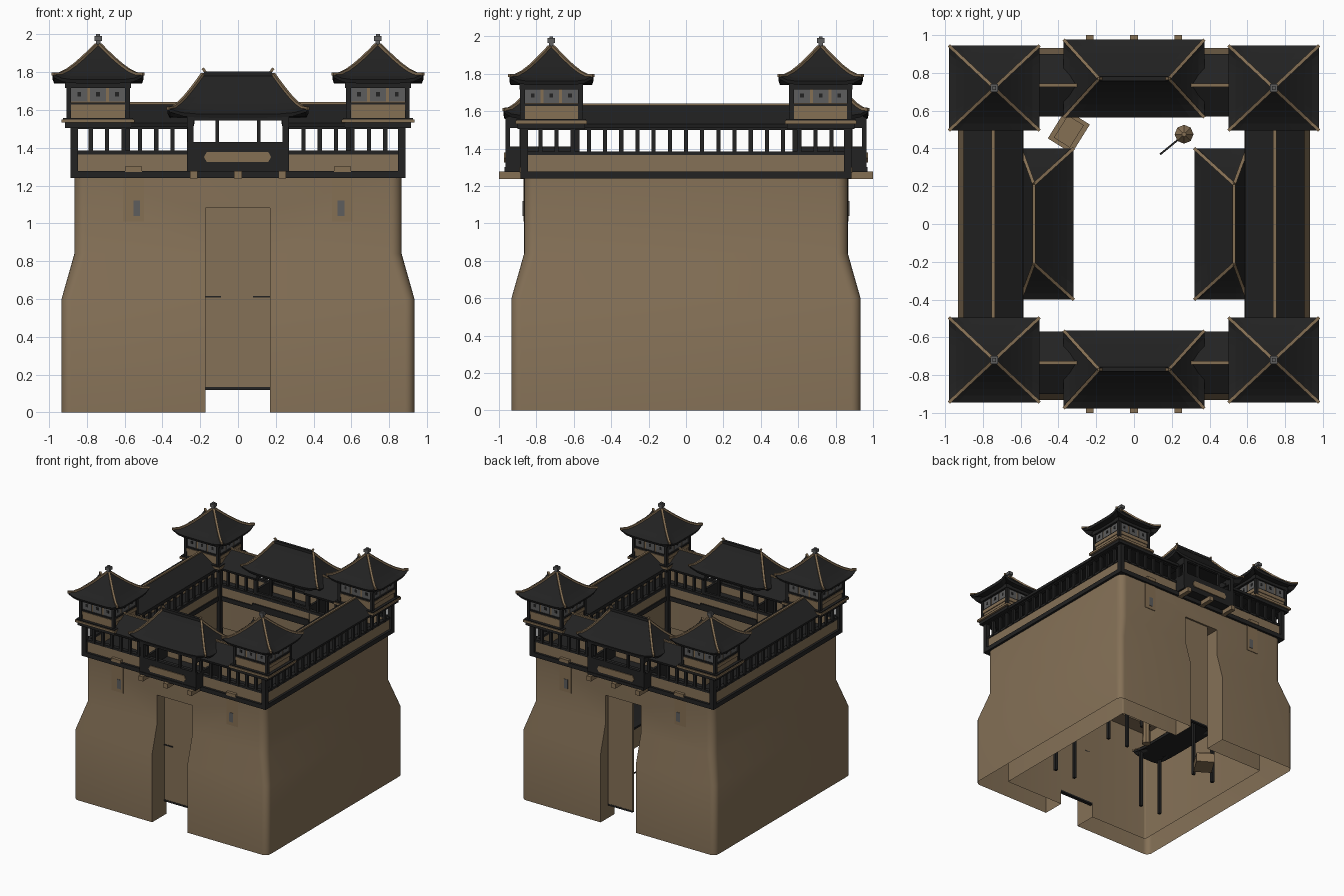
import bpy, bmesh, math
from mathutils import Vector

if "Cube" in bpy.data.objects:
    bpy.data.objects.remove(bpy.data.objects["Cube"])

def material(name, c):
    m = bpy.data.materials.new(name)
    m.diffuse_color = (*c, 1)
    m.use_nodes = True
    m.node_tree.nodes["Principled BSDF"].inputs["Base Color"].default_value = m.diffuse_color
    return m

EARTH = material("earth_brown", (0.235, 0.165, 0.095))
WOOD = material("wood_brown", (0.235, 0.16, 0.088))
DARK = material("charcoal", (0.016, 0.016, 0.016))
GREY = material("window_grey", (0.11, 0.11, 0.11))

def finish(name, bm, mat):
    bmesh.ops.remove_doubles(bm, verts=bm.verts, dist=1e-5)
    bmesh.ops.recalc_face_normals(bm, faces=bm.faces)
    me = bpy.data.meshes.new(name)
    bm.to_mesh(me)
    bm.free()
    me.materials.append(mat)
    ob = bpy.data.objects.new(name, me)
    bpy.context.collection.objects.link(ob)
    return ob

def boxes(name, mat, spans):
    """One object from boxes given as (x0, x1, y0, y1, z0, z1)."""
    me = bpy.data.meshes.new(name)
    vs, fs = [], []
    for x0, x1, y0, y1, z0, z1 in spans:
        x0, x1, y0, y1 = min(x0, x1), max(x0, x1), min(y0, y1), max(y0, y1)
        b = len(vs)
        vs += [(x, y, z) for z in (z0, z1) for x, y in ((x0, y0), (x1, y0), (x1, y1), (x0, y1))]
        fs += [[b + i for i in f] for f in ((3, 2, 1, 0), (4, 5, 6, 7), (0, 1, 5, 4),
                                            (1, 2, 6, 5), (2, 3, 7, 6), (3, 0, 4, 7))]
    me.from_pydata(vs, [], fs)
    me.materials.append(mat)
    ob = bpy.data.objects.new(name, me)
    bpy.context.collection.objects.link(ob)
    return ob

def ring(o, i, z0, z1):
    """Four spans forming a square frame."""
    return [(-o, o, -o, -i, z0, z1), (-o, o, i, o, z0, z1), (-o, -i, -i, i, z0, z1), (i, o, -i, i, z0, z1)]

def beams(name, mat, segs, w):
    """Square rods between point pairs."""
    bm = bmesh.new()
    for p, q in segs:
        p, q = Vector(p), Vector(q)
        d = q - p
        m = d.to_track_quat('Z', 'Y').to_matrix().to_4x4()
        m.translation = (p + q) / 2
        for v in bmesh.ops.create_cube(bm, size=1)['verts']:
            v.co = m @ Vector((v.co.x * w, v.co.y * w, v.co.z * d.length))
    return finish(name, bm, mat)

def roof(name, c, h, r, z0, z1, power=1.2, lift=0.0, ox=0.0, th=0.02, hips=True):
    """Curved hip roof: h eave half sizes, r ridge half sizes, ox ridge offset."""
    n, steps = 10, 6
    def pt(k, u, t, s=1.0):
        x, y = ((u, -1), (1, u), (-u, 1), (-1, -u))[k]
        hx, hy = h[0] + (r[0] - h[0]) * t, h[1] + (r[1] - h[1]) * t
        z = z0 + (z1 - z0) * t ** power + lift * abs(u) ** 6 * (1 - t) ** 5
        return Vector((c[0] + ox * t + x * hx * s, c[1] + y * hy * s, z))
    bm = bmesh.new()
    loops = [(0, 0.7, th), (0, 0.97, th)] + [(i / steps, 1, 0) for i in range(steps + 1)]
    rows = [[bm.verts.new(pt(k, -1 + 2 * j / n, t, s) - Vector((0, 0, dz)))
             for k in range(4) for j in range(n)] for t, s, dz in loops]
    m = 4 * n
    for a, b in zip(rows, rows[1:]):
        for i in range(m):
            bm.faces.new((a[i], a[(i + 1) % m], b[(i + 1) % m], b[i]))
    bm.faces.new(rows[0][::-1])
    bmesh.ops.dissolve_degenerate(bm, dist=1e-5, edges=bm.edges)
    finish(name, bm, DARK)
    segs = []
    if hips:
        segs = [(pt(k, 1, i / steps), pt(k, 1, (i + 1) / steps)) for k in range(4) for i in range(steps)]
    if max(r) > 0.01:
        e = Vector((c[0] + ox, c[1], z1 - 0.003))
        d = Vector((r[0], r[1], 0))
        segs.append((e - d, e + d))
    beams(name + "_ridges", WOOD, segs, 0.017)

# Battered outer wall: rounded square rings lofted round a closed section
def rounded(s, rad, z):
    pts = []
    for k in range(4):
        cx = (s - rad) * (1 if k in (0, 3) else -1)
        cy = (s - rad) * (1 if k in (0, 1) else -1)
        for j in range(7):
            a = k * math.pi / 2 + j * math.pi / 12
            pts.append((cx + rad * math.cos(a), cy + rad * math.sin(a), z))
    return pts

section = [(.933, .05, 0), (.933, .05, .6), (.865, .06, .84), (.865, .06, 1.245),
           (.6, .01, 1.245), (.6, .01, 1.0), (.74, .01, 1.0), (.74, .01, 0)]
bm = bmesh.new()
rows = [[bm.verts.new(p) for p in rounded(*s)] for s in section]
for a, b in zip(rows, rows[1:] + rows[:1]):
    for i in range(28):
        bm.faces.new((a[i], a[(i + 1) % 28], b[(i + 1) % 28], b[i]))
wall = finish("outer_wall", bm, EARTH)
bpy.context.view_layer.objects.active = wall
wall.select_set(True)
bpy.ops.object.shade_smooth_by_angle(angle=math.radians(30))
cutter = boxes("gate_cutter", EARTH, [(-.172, .168, -1.2, 1.2, -.1, 1.08)])
mod = wall.modifiers.new("gates", 'BOOLEAN')
mod.operation, mod.object, mod.solver = 'DIFFERENCE', cutter, 'EXACT'
bpy.ops.object.modifier_apply(modifier="gates")
bpy.data.objects.remove(cutter)
# the wall is hollow and open underneath
bm = bmesh.new()
bm.from_mesh(wall.data)
under = [f for f in bm.faces if all(abs(v.co.z) < 1e-4 for v in f.verts)]
bmesh.ops.delete(bm, geom=under, context='FACES')
bm.to_mesh(wall.data)
bm.free()

# Gate doors with dark trims
boxes("front_door", EARTH, [(-.172, .168, -.765, -.74, .13, 1.08)])
boxes("back_door", EARTH, [(-.08, .155, .83, .85, .13, 1.08)])
boxes("door_trim", DARK, [(-.172, .168, -.768, -.737, .12, .135), (-.08, .155, .827, .852, .12, .135),
                          (-.172, -.09, -.77, -.74, .607, .617), (.08, .168, -.77, -.74, .607, .617)])

# Gallery floor, parapets, rails and posts
boxes("gallery_floor", DARK, ring(.885, .585, 1.24, 1.278))
boxes("parapet", EARTH, ring(.865, .84, 1.278, 1.372) + ring(.615, .595, 1.278, 1.36))
boxes("hand_rail", DARK, ring(.87, .835, 1.365, 1.385) + ring(.62, .59, 1.355, 1.38))
posts, lintels = [], []
for o, w in ((.865, .011), (.607, .01)):
    for i in range(21):
        p = -.865 + i * .0865
        if abs(p) > o + .01:
            continue
        for s in (-1, 1):
            posts.append((s * o - w, s * o + w, p - w, p + w, 1.37, 1.51))
            if abs(p) > .28:
                posts.append((p - w, p + w, s * o - w, s * o + w, 1.37, 1.51))
    for s in (-1, 1):
        lintels.append((s * o - .015, s * o + .015, -o, o, 1.5, 1.53))
        for sx in (-1, 1):
            lintels.append((sx * .25, sx * o, s * o - .015, s * o + .015, 1.5, 1.53))
for sx in (-1, 1):
    for sy in (-1, 1):
        posts.append((sx * .845, sx * .885, sy * .845, sy * .885, 1.27, 1.53))
        posts.append((sx * .57, sx * .605, sy * .57, sy * .605, .95, 1.53))
boxes("gallery_posts", DARK, posts)
boxes("gallery_lintels", DARK, lintels)
for s in (-1, 1):
    roof("side_gallery_roof", (s * .745, 0), (.157, .56), (0, .55), 1.53, 1.635, 1, hips=False)
    for sx in (-1, 1):
        roof("end_gallery_roof", (sx * .41, s * .735), (.18, .165), (.18, 0), 1.53, 1.635, 1, hips=False)

# Corner towers
for sx in (-1, 1):
    for sy in (-1, 1):
        cx, cy = sx * .74, sy * .72
        def block(hx, hy, z0, z1):
            return (cx - hx, cx + hx, cy - hy, cy + hy, z0, z1)
        boxes("tower_deck", DARK, [block(.175, .18, 1.505, 1.532), block(.185, .185, 1.545, 1.558),
                                   block(.163, .163, 1.628, 1.64), block(.175, .17, 1.715, 1.75)])
        boxes("tower_base", WOOD, [block(.192, .192, 1.532, 1.55), block(.16, .16, 1.555, 1.6),
                                   block(.167, .167, 1.6, 1.628), block(.15, .15, 1.64, 1.72)])
        panes, slots = [], []
        for i in (-1, 0, 1):
            for d in (-1, 1):
                u = i * .1
                panes.append((cx + u - .042, cx + u + .042, cy + d * .148, cy + d * .156, 1.643, 1.715))
                panes.append((cx + d * .148, cx + d * .156, cy + u - .042, cy + u + .042, 1.643, 1.715))
                slots.append((cx + u - .01, cx + u + .01, cy + d * .15, cy + d * .159, 1.672, 1.695))
                slots.append((cx + d * .15, cx + d * .159, cy + u - .01, cy + u + .01, 1.672, 1.695))
        for dx in (-1, 1):
            for dy in (-1, 1):
                px, py = cx + dx * .155, cy + dy * .155
                slots.append((px - .013, px + .013, py - .013, py + .013, 1.556, 1.72))
        boxes("tower_windows", GREY, panes)
        boxes("tower_slots_and_posts", DARK, slots)
        roof("tower_roof", (cx, cy), (.24, .225), (.008, .008), 1.76, 1.945, 1.3, .03)
        boxes("tower_finial", GREY, [block(.012, .012, 1.935, 1.965), block(.02, .02, 1.965, 1.99),
                                     block(.01, .01, 1.99, 2.0)])

# Gatehouse pavilions, hanging boards and cantilever beams, front and back
for s in (-1, 1):
    f, b = s * .965, s * .595
    body = [(-.27, .27, f, s * .94, 1.29, 1.43), (-.27, .27, b, s * .615, 1.38, 1.4),
            (-.27, .27, s * .97, s * .58, 1.275, 1.3),
            (-.26, .26, f, s * .94, 1.545, 1.575), (-.26, .26, b, s * .615, 1.545, 1.575)]
    for x in (-.25, -.11, .11, .25):
        w = .016 if abs(x) > .2 else .009
        body += [(x - w, x + w, f, s * .94, 1.3, 1.56), (x - w, x + w, b, s * .615, 1.38, 1.56)]
    for x in (-1, 1):
        body += [(x * .27, x * .25, f, b, 1.29, 1.41), (x * .27, x * .24, f, b, 1.51, 1.575),
                 (x * .27, x * .25, s * .865, s * .89, 1.4, 1.55)]
    boxes("pavilion_frame", DARK, body)
    boxes("pavilion_inner_panel", EARTH, [(-.27, .27, s * .59, s * .612, 1.3, 1.38)])
    roof("pavilion_roof", (0, s * .77), (.372, .206), (.185, 0), 1.578, 1.79, 1.25, .03)
    boxes("pavilion_ridge", DARK, [(-.18, .18, s * .758, s * .782, 1.78, 1.803)])
    beams("ridge_horns", WOOD, [((x * .165, s * .77, 1.79), (x * .187, s * .77, 1.82)) for x in (-1, 1)], .014)
    bm = bmesh.new()
    front = [(-.18, 1.35), (-.165, 1.325), (.16, 1.325), (.175, 1.35), (.16, 1.378), (-.165, 1.378)]
    lo = [bm.verts.new((x, s * .964, z)) for x, z in front]
    hi = [bm.verts.new((x, s * .972, z)) for x, z in front]
    bm.faces.new(lo)
    bm.faces.new(hi)
    for i in range(6):
        bm.faces.new((lo[i], lo[(i + 1) % 6], hi[(i + 1) % 6], hi[i]))
    finish("pavilion_plaque", bm, WOOD)
    boxes("cantilever_beams", WOOD, [(x - .02, x + .02, s * .6, s * 1.0, 1.238, 1.278) for x in (-.235, 0, .235)])
    boxes("hanging_boards", WOOD, [(x - .055, x + .055, s * .864, s * .87, 1.01, 1.245) for x in (-.552, .552)]
          + [(x - .045, x + .045, s * .86, s * .89, 1.272, 1.3) for x in (-.552, .552)])
    boxes("board_emblems", GREY, [(x - .018, x + .018, s * .868, s * .873, 1.04, 1.12) for x in (-.535, .545)])

# Courtyard sheds on tall posts
for s in (-1, 1):
    roof("shed_roof", (s * .46, 0), (.14, .4), (0, .21), .52, .7, 1.15, .02, ox=s * .07)
    boxes("shed_posts", DARK, [(s * x - .012, s * x + .012, y - .012, y + .012, 0, .53)
                               for x in (.36, .56) for y in (-.34, .34)])

# Courtyard plank stack and lamp stand
stack = boxes("plank_stack", WOOD, [(-.075, .075, -.09, .09, .0, .08), (-.05, .05, -.07, .07, .08, .1)])
stack.location = (-.345, .49, 0)
stack.rotation_euler = (0, 0, math.radians(-32))
bm = bmesh.new()
for z, r1, r2, d in ((.12, .035, .03, .24), (.26, .05, .012, .05)):
    for v in bmesh.ops.create_cone(bm, cap_ends=True, segments=8, radius1=r1, radius2=r2, depth=d)['verts']:
        v.co += Vector((.265, .475, z))
finish("lamp_stand", bm, WOOD)
beams("lamp_pole", DARK, [((.25, .46, .2), (.14, .37, .26))], .01)
